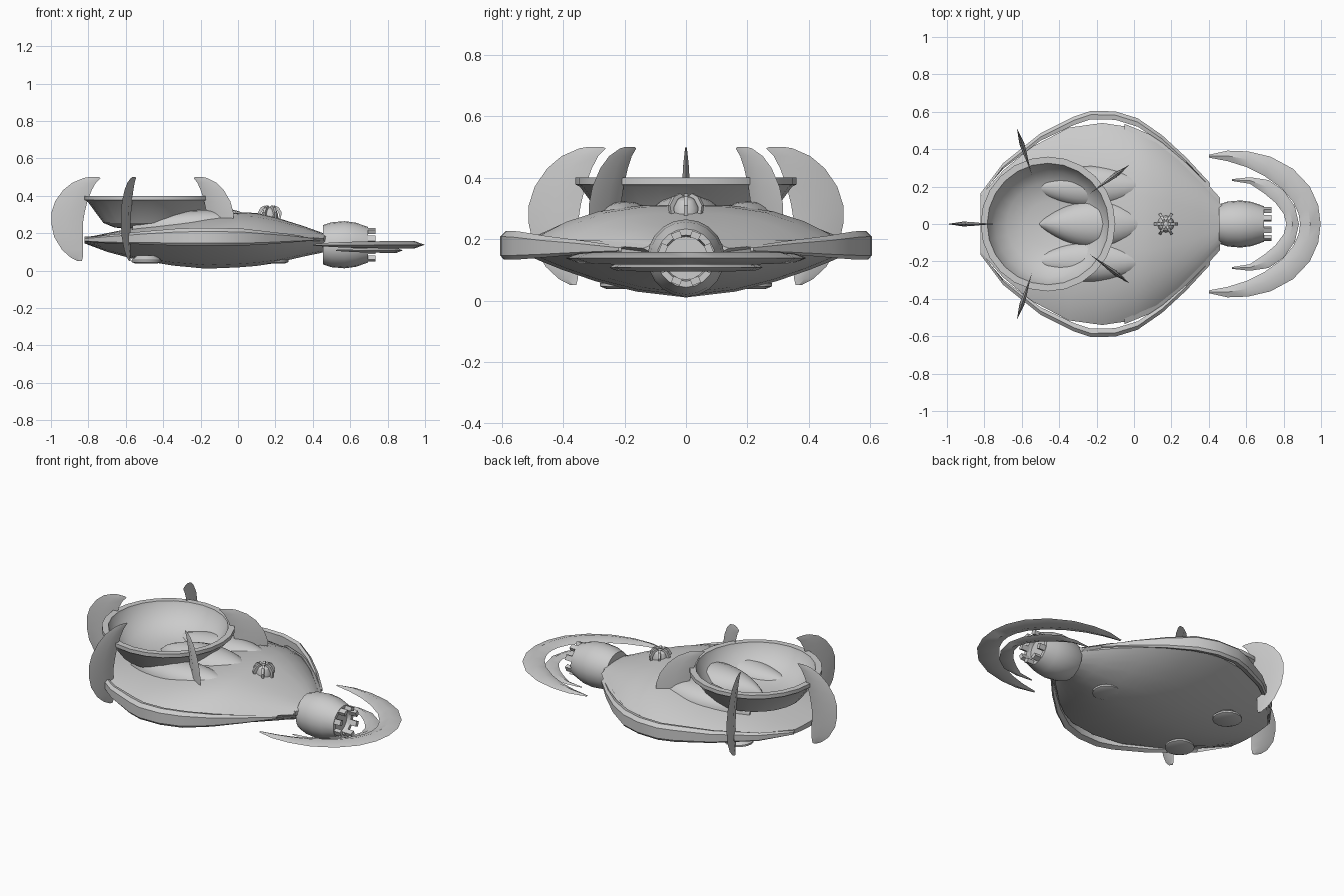
import bpy, bmesh, math
from mathutils import Matrix, Vector

if "Cube" in bpy.data.objects:
    bpy.data.objects.remove(bpy.data.objects["Cube"])

grey = bpy.data.materials.new("light_grey")
grey.diffuse_color = (0.6, 0.6, 0.6, 1)
grey.use_nodes = True
grey.node_tree.nodes["Principled BSDF"].inputs["Base Color"].default_value = grey.diffuse_color


def finish(name, bm, angle=30):
    bmesh.ops.remove_doubles(bm, verts=bm.verts, dist=1e-5)
    bmesh.ops.recalc_face_normals(bm, faces=bm.faces)
    me = bpy.data.meshes.new(name)
    bm.to_mesh(me)
    bm.free()
    me.materials.append(grey)
    ob = bpy.data.objects.new(name, me)
    bpy.context.collection.objects.link(ob)
    bpy.ops.object.select_all(action='DESELECT')
    ob.select_set(True)
    bpy.context.view_layer.objects.active = ob
    bpy.ops.object.shade_smooth_by_angle(angle=math.radians(angle))
    return ob


def loft(name, rings, matrix=Matrix(), angle=30):
    """Skin a row of closed rings and cap both ends."""
    bm = bmesh.new()
    rows = [[bm.verts.new(matrix @ Vector(p)) for p in r] for r in rings]
    n = len(rows[0])
    for a, b in zip(rows, rows[1:]):
        for i in range(n):
            j = (i + 1) % n
            bm.faces.new((a[i], a[j], b[j], b[i]))
    bm.faces.new(rows[0])
    bm.faces.new(rows[-1])
    return finish(name, bm, angle)


def lathe(name, profile, matrix, steps, angle=30):
    """Spin (radius, height) points around the local z axis."""
    bm = bmesh.new()
    vs = [bm.verts.new((r, 0, z)) for r, z in profile]
    es = [bm.edges.new(p) for p in zip(vs, vs[1:])]
    bmesh.ops.spin(bm, geom=vs + es, axis=(0, 0, 1), cent=(0, 0, 0),
                   angle=2 * math.pi, steps=steps, use_duplicate=False)
    bmesh.ops.transform(bm, matrix=matrix, verts=bm.verts)
    return finish(name, bm, angle)


def box(name, size, matrix):
    bm = bmesh.new()
    bmesh.ops.create_cube(bm, size=1, matrix=matrix @ Matrix.Diagonal((*size, 1)))
    return finish(name, bm)


# Main hull: x, half width, bottom z, top z
hull = [(-0.82, .15, .145, .175), (-0.70, .285, .10, .20), (-0.55, .41, .06, .23),
        (-0.35, .515, .027, .26), (-0.17, .54, .01, .29), (0.0, .515, .017, .312),
        (0.10, .465, .025, .308), (0.20, .39, .04, .285), (0.35, .245, .075, .238),
        (0.47, .10, .10, .195)]
rings = []
for x, w, lo, hi in hull:
    steps = [-1, -.96, -.88, -.75, -.55, -.3, 0, .3, .55, .75, .88, .96, 1]
    zr = .17
    top = [(x, w * t, zr + .012 + (hi - zr - .012) * (1 - abs(t) ** 3)) for t in steps]
    low = [(x, w * t, zr - .012 + (lo - zr + .012) * (1 - abs(t) ** 1.7)) for t in reversed(steps)]
    rings.append(top + low)
loft("hull", rings)

# Side rims standing off the hull: x, outer y, thickness, low z, high z
rim = [(-.82, .165, .01, .155, .175), (-.70, .325, .03, .145, .19), (-.50, .485, .04, .14, .21),
       (-.32, .575, .045, .133, .225), (-.23, .605, .045, .133, .227), (-.10, .602, .045, .133, .227),
       (.02, .565, .045, .133, .225), (.15, .475, .04, .14, .21), (.28, .355, .03, .15, .195),
       (.405, .22, .01, .16, .175)]
for s in (-1, 1):
    loft("side_rim", [[(x, s * (y - t), lo + .01), (x, s * (y - .012), lo),
                       (x, s * y, lo + .15 * (hi - lo)), (x, s * y, lo + .8 * (hi - lo)),
                       (x, s * (y - .02), hi), (x, s * (y - t), hi - .005)]
                      for x, y, t, lo, hi in rim], angle=20)
    # thin strake running from the shoulder to the engine
    loft("strake", [[(x, s * (y - .03), z - .015), (x, s * y, z), (x, s * (y - .03), z + .012)]
                    for x, y, z in [(-.05, .535, .19), (.12, .465, .19), (.24, .37, .185),
                                    (.36, .25, .18), (.46, .14, .17)]])

# Open bowl on the bow
BOWL = Vector((-.46, 0, 0))
lathe("bowl", [(0, .215), (.2, .23), (.26, .255), (.345, .37), (.36, .378), (.36, .4), (.325, .4),
               (.32, .385), (.285, .33), (.22, .28), (.12, .257), (0, .25)],
      Matrix.Translation(BOWL), 24)


# Leaf-shaped ridges running through the bowl onto the deck
def leaf(name, x0, x1, y, width, top0, top1, base=.22):
    rows = []
    for i in range(17):
        t = .01 + .98 * i / 16
        w = width * math.sin(math.pi * t) ** .85
        h = (top0 + (top1 - top0) * t - base) * math.sin(math.pi * t) ** .45
        rows.append([(x0 + (x1 - x0) * t, y + w * math.cos(a), base + h * math.sin(a) ** .8)
                     for a in [math.pi * k / 10 for k in range(11)]])
    loft(name, rows)


leaf("centre_ridge", -.52, .13, 0, .135, .345, .345)
for s in (-1, 1):
    leaf("side_ridge", -.57, .13, s * .20, .115, .31, .335)

# Five curved blades around the bowl: z, outer radius, inner radius, half thickness
blade = [(.05, .395, .375, .003), (.07, .435, .37, .007), (.11, .48, .368, .01),
         (.18, .523, .37, .012), (.25, .538, .37, .013), (.31, .538, .36, .013),
         (.37, .518, .345, .012), (.43, .475, .322, .01), (.47, .425, .30, .006),
         (.495, .365, .275, .003), (.5, .335, .285, .001)]
for k in range(5):
    m = Matrix.Translation(BOWL) @ Matrix.Rotation(math.pi + k * math.tau / 5, 4, 'Z')
    loft("blade", [[(o, 0, z), ((o + i) / 2, h, z), (i, 0, z), ((o + i) / 2, -h, z)]
                   for z, o, i, h in blade], m)

# Engine barrel with a shallow nozzle and a crown of teeth
ENGINE = Matrix.Translation((0, 0, .138)) @ Matrix.Rotation(math.pi / 2, 4, 'Y')
lathe("engine", [(0, .455), (.105, .455), (.12, .50), (.126, .57), (.118, .63), (.095, .695),
                 (.075, .695), (.07, .67), (0, .67)], ENGINE, 20)
for k in range(8):
    a = math.radians(22.5 + 45 * k)
    box("nozzle_tooth", (.022, .03, .05),
        ENGINE @ Matrix.Rotation(a, 4, 'Z') @ Matrix.Translation((.08, 0, .71)))


# Two crescent blades behind the engine: outer x, y, inner x, y, half thickness
def crescent(name, half, z):
    pts = half + [(a, -b, c, -d, h) for a, b, c, d, h in half[-2::-1]]
    loft(name, [[(a, b, z), (.5 * (a + c), .5 * (b + d), z + h), (c, d, z),
                 (.5 * (a + c), .5 * (b + d), z - h)] for a, b, c, d, h in pts], angle=40)


crescent("outer_crescent", [(.40, .37, .40, .355, .004), (.50, .392, .50, .336, .012),
                            (.61, .388, .60, .305, .016), (.73, .36, .70, .255, .018),
                            (.85, .295, .79, .19, .02), (.94, .20, .85, .12, .02),
                            (.985, .10, .88, .055, .02), (.998, 0, .888, 0, .02)], .138)
crescent("inner_crescent", [(.525, .24, .525, .23, .003), (.62, .25, .62, .215, .009),
                            (.72, .235, .695, .165, .012), (.80, .18, .755, .115, .013),
                            (.86, .095, .80, .055, .013), (.882, 0, .815, 0, .013)], .108)

# Small domed turret with claws
TURRET = Matrix.Translation((.17, 0, 0))
lathe("turret", [(0, .26), (.042, .26), (.045, .30), (.034, .325), (.018, .336), (0, .338)], TURRET, 12)
for k in range(6):
    m = TURRET @ Matrix.Rotation(k * math.tau / 6, 4, 'Z')
    loft("turret_claw", [[(r - .006, -.007, z - .008), (r + .008, -.007, z), (r + .008, .007, z),
                          (r - .006, .007, z - .008)]
                         for r, z in [(.05, .275), (.056, .31), (.04, .338), (.018, .348)]], m)

# Landing discs under the hull
for x, y in [(.19, 0), (-.49, .2), (-.49, -.2)]:
    lathe("landing_disc", [(0, .038), (.06, .038), (.08, .046), (.08, .056), (.05, .08), (0, .08)],
          Matrix.Translation((x, y, 0)), 16)
